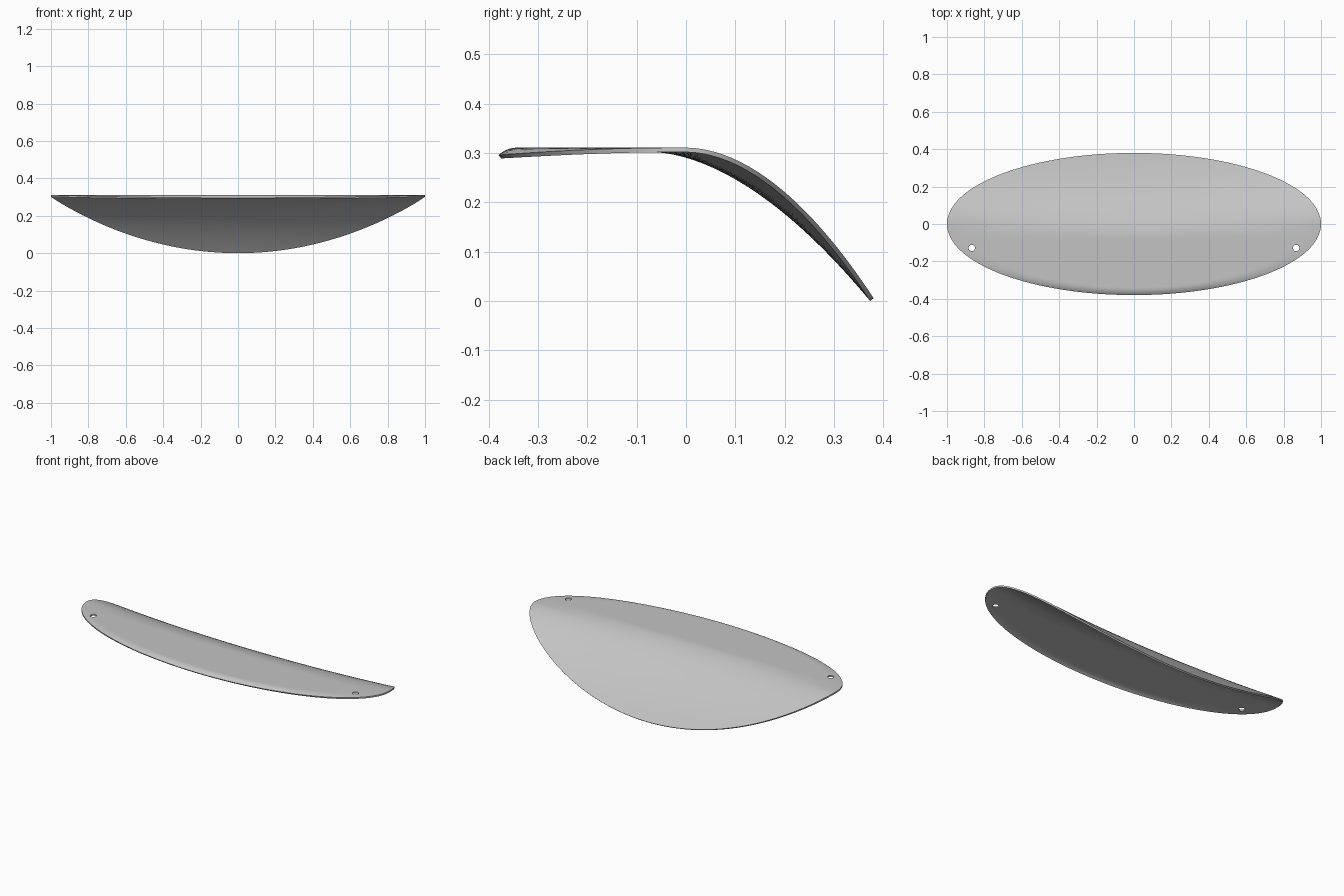
import bpy
import bmesh
from math import sin, cos, pi, sqrt

if "Cube" in bpy.data.objects:
    bpy.data.objects.remove(bpy.data.objects["Cube"], do_unlink=True)

HALF_DEPTH = 0.38
TOP = 0.312
DROP = 0.305
THICKNESS = 0.009
RINGS, SEGMENTS = 36, 128


def height(x, y, radius, angle):
    """Height of the upper skin: flat front, saddle shaped falling back, soft front lip."""
    width = sqrt(max(1 - (y / HALF_DEPTH) ** 2, 1e-9))
    across = min(abs(x) / width, 1) ** 2
    rim = DROP * max(y / HALF_DEPTH, 0) ** 1.9
    middle = DROP * max((y + 0.07) / (HALF_DEPTH + 0.07), 0) ** 1.78
    z = TOP - middle - (rim - middle) * across
    if sin(angle) < 0:
        lip = max(radius - 0.9, 0) / 0.1
        z -= 0.015 * sin(angle) ** 2 * lip ** 2.2
    return z


def flat_colour(name, rgb):
    mat = bpy.data.materials.new(name)
    mat.use_nodes = True
    mat.diffuse_color = (*rgb, 1)
    mat.node_tree.nodes["Principled BSDF"].inputs["Base Color"].default_value = (*rgb, 1)
    return mat


# Upper skin as concentric elliptical rings, closer together near the rim
bm = bmesh.new()
centre = bm.verts.new((0, 0, height(0, 0, 0, 0)))
rings = []
for i in range(1, RINGS + 1):
    radius = 1 - (1 - i / RINGS) ** 1.4
    ring = []
    for j in range(SEGMENTS):
        a = 2 * pi * j / SEGMENTS
        x, y = radius * cos(a), HALF_DEPTH * radius * sin(a)
        ring.append(bm.verts.new((x, y, height(x, y, radius, a))))
    rings.append(ring)
for j in range(SEGMENTS):
    k = (j + 1) % SEGMENTS
    bm.faces.new((centre, rings[0][j], rings[0][k]))
    for inner, outer in zip(rings, rings[1:]):
        bm.faces.new((inner[j], outer[j], outer[k], inner[k]))
mesh = bpy.data.meshes.new("curved_shell")
bm.to_mesh(mesh)
bm.free()
shell = bpy.data.objects.new("curved_shell", mesh)
bpy.context.collection.objects.link(shell)
mesh.materials.append(flat_colour("light_grey", (0.55, 0.55, 0.55)))

# Sheet thickness, grown downwards
solid = shell.modifiers.new("thickness", "SOLIDIFY")
solid.thickness = THICKNESS
solid.offset = -1

# Mounting holes near both ends
cutters = []
for side, label in ((-1, "right"), (1, "left")):
    bpy.ops.mesh.primitive_cylinder_add(vertices=32, radius=0.017, depth=0.2,
                                        location=(side * 0.867, -0.128, TOP))
    cutter = bpy.context.object
    cutter.name = label + "_hole_cutter"
    cutter.hide_render = True
    cut = shell.modifiers.new(label + "_hole", "BOOLEAN")
    cut.operation = "DIFFERENCE"
    cut.object = cutter
    cutters.append(cutter)

bpy.ops.object.select_all(action="DESELECT")
shell.select_set(True)
bpy.context.view_layer.objects.active = shell
for name in [m.name for m in shell.modifiers]:
    bpy.ops.object.modifier_apply(modifier=name)
for cutter in cutters:
    bpy.data.objects.remove(cutter, do_unlink=True)

# Rest the lowest point on the ground and smooth the skin
low = min(v.co.z for v in shell.data.vertices)
for v in shell.data.vertices:
    v.co.z -= low
bpy.ops.object.shade_smooth_by_angle(angle=pi / 6)
